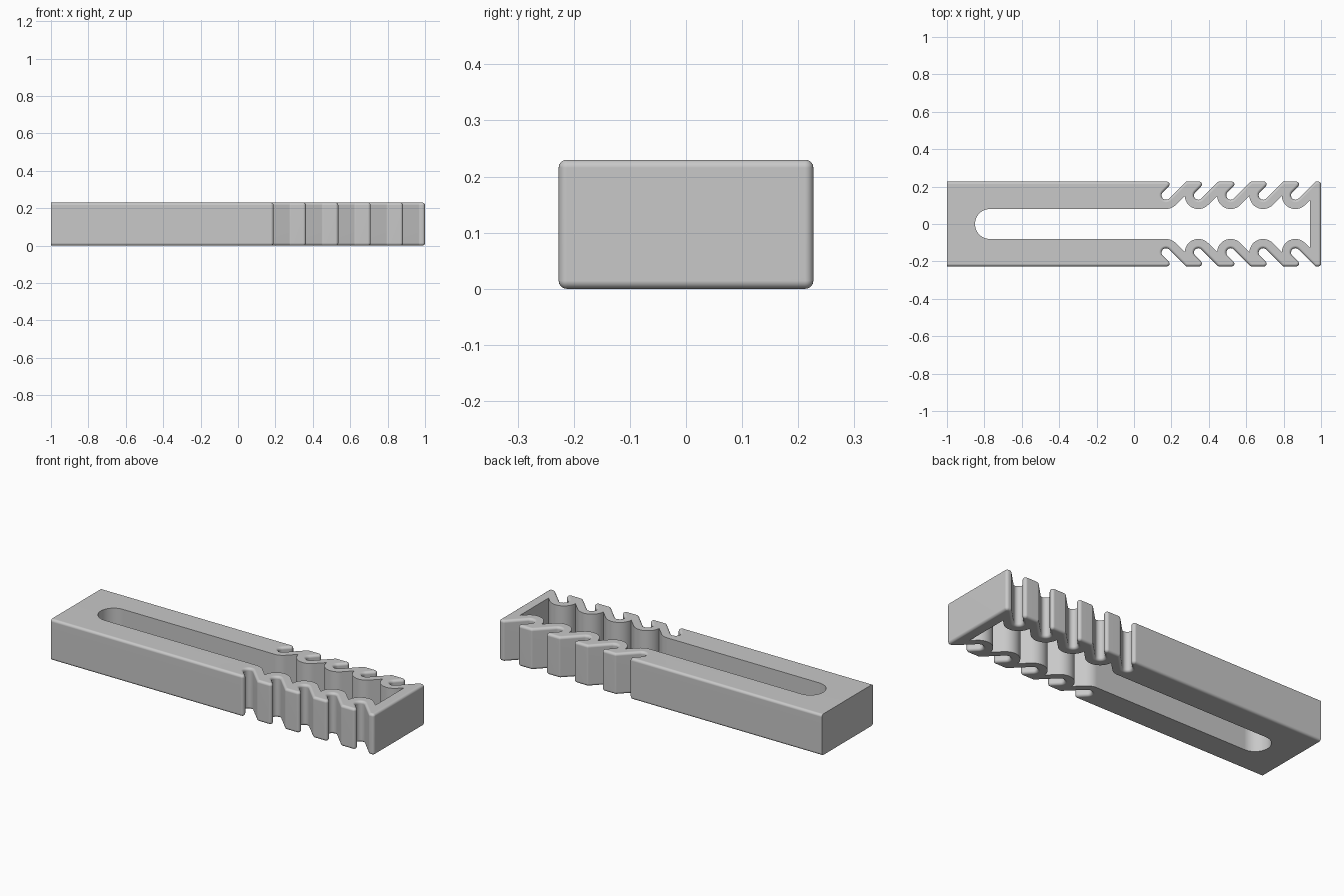
import bpy, bmesh, math
from mathutils import Vector

cube = bpy.data.objects.get("Cube")
if cube:
    bpy.data.objects.remove(cube, do_unlink=True)

W, H = 0.227, 0.23            # half width, height
SLOT, END = 0.08, 0.94        # half width of slot, inner face of end wall
PITCH, COUNT = 0.173, 5       # slit spacing and number
CX, CY = 0.171, 0.153         # centre of first slit bottom
R_IN, R_OUT = 0.0235, 0.073   # slit radius and scallop radius
ROUND = 0.015                 # corner rounding
ROOT2 = math.sqrt(2)


def arc(x, y, r, start, stop, steps):
    out = []
    for i in range(steps + 1):
        a = math.radians(start + (stop - start) * i / steps)
        out.append(Vector((x + r * math.cos(a), y + r * math.sin(a))))
    return out


def fillet(before, corner, after, r):
    """Clockwise round that replaces a sharp convex corner."""
    u, v = (before - corner).normalized(), (after - corner).normalized()
    half = math.acos(u.dot(v)) / 2
    centre = corner + (u + v).normalized() * (r / math.sin(half))
    first = corner + u * (r / math.tan(half)) - centre
    start = math.degrees(math.atan2(first.y, first.x))
    return arc(centre.x, centre.y, r, start, start - 180 + math.degrees(2 * half), 5)


# Outer edge of one half: straight side, slanted slits, end corner
outer = [Vector((-1, W))]
last = outer[0]
end_corner = Vector((1, W))
for n in range(COUNT):
    cx = CX + PITCH * n
    mid = cx - CY + W
    tip = Vector((mid - R_IN * ROOT2, W))
    heel = Vector((mid + R_IN * ROOT2, W))
    bottom = arc(cx, CY, R_IN, 135, 315, 12)
    outer += fillet(last, tip, bottom[0], ROUND)
    outer += bottom
    outer += fillet(bottom[-1], heel, end_corner, ROUND)
    last = heel
outer += fillet(last, end_corner, Vector((1, 0)), ROUND)

# Inner edge of one half: end wall, scallops, straight slot, round slot end
inner = [Vector((END, 0)),
         Vector((END, END - (CX + PITCH * (COUNT - 1) - CY + R_OUT * ROOT2)))]
cusp = 135 + math.degrees(math.acos((PITCH / ROOT2 - R_OUT) / R_OUT))
for n in reversed(range(COUNT)):
    inner += arc(CX + PITCH * n, CY, R_OUT, 315, cusp if n else 270, 14 if n else 6)
inner += arc(-0.77, 0, SLOT, 90, 180, 12)

outline = [Vector((-1, 0))] + outer + [Vector((1, 0))] + inner

# Extrude the half outline, leaving the centre plane open
bm = bmesh.new()
low = [bm.verts.new((p.x, p.y, 0)) for p in outline]
high = [bm.verts.new((p.x, p.y, H)) for p in outline]
bm.faces.new(low)
bm.faces.new(high[::-1])
for i in range(len(outline)):
    j = (i + 1) % len(outline)
    if abs(outline[i].y) + abs(outline[j].y) > 1e-5:
        bm.faces.new((low[j], low[i], high[i], high[j]))

# Mirror to the other half
copy = bmesh.ops.duplicate(bm, geom=bm.verts[:] + bm.edges[:] + bm.faces[:])["geom"]
for v in [g for g in copy if isinstance(g, bmesh.types.BMVert)]:
    v.co.y = -v.co.y
bmesh.ops.remove_doubles(bm, verts=bm.verts[:], dist=1e-5)
bmesh.ops.recalc_face_normals(bm, faces=bm.faces[:])

# Round the top and bottom rims of the outside
chain = {(round(p.x, 4), round(p.y, 4)) for p in outer + [Vector((1, 0))]}


def on_rim(v):
    return (round(v.co.x, 4), round(abs(v.co.y), 4)) in chain


rim = [e for e in bm.edges
       if abs(e.verts[0].co.z - e.verts[1].co.z) < 1e-5
       and on_rim(e.verts[0]) and on_rim(e.verts[1])
       and any(abs(f.normal.z) < 0.5 for f in e.link_faces)]
bmesh.ops.bevel(bm, geom=rim, offset=ROUND * 0.95, offset_type='OFFSET',
                segments=4, profile=0.5, affect='EDGES', clamp_overlap=False)
bmesh.ops.recalc_face_normals(bm, faces=bm.faces[:])

mesh = bpy.data.meshes.new("slotted_bar")
bm.to_mesh(mesh)
bm.free()
bar = bpy.data.objects.new("slotted_bar", mesh)
bpy.context.collection.objects.link(bar)

# Plain grey
grey = bpy.data.materials.new("plain_grey")
grey.use_nodes = True
colour = (0.58, 0.58, 0.58, 1)
grey.diffuse_color = colour
grey.node_tree.nodes["Principled BSDF"].inputs["Base Color"].default_value = colour
mesh.materials.append(grey)

# Smooth rounds with crisp flats
bpy.context.view_layer.objects.active = bar
bar.select_set(True)
bpy.ops.object.shade_smooth_by_angle(angle=math.radians(35))
weighted = bar.modifiers.new("flat_faces", 'WEIGHTED_NORMAL')
weighted.keep_sharp = True
